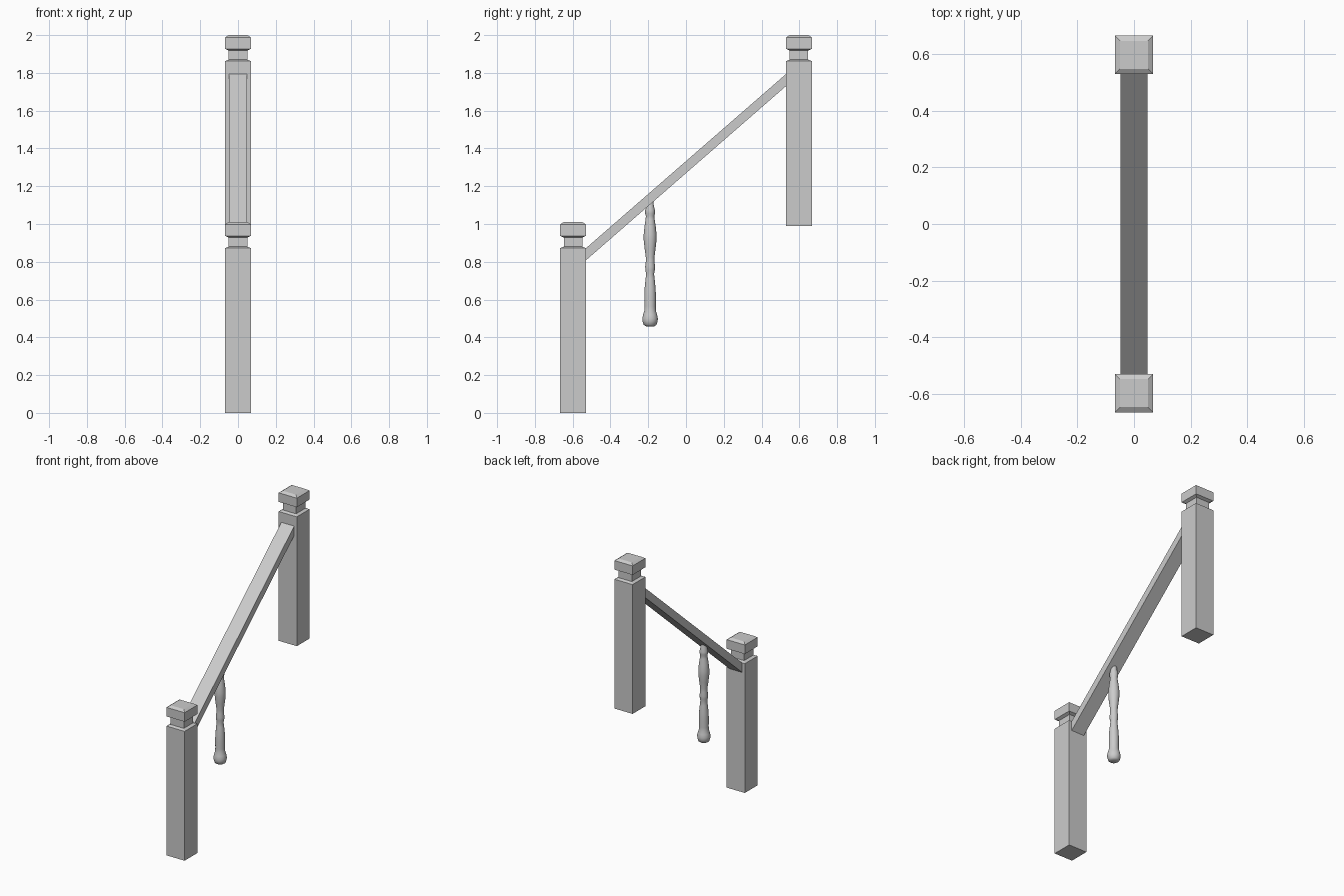
import bpy, bmesh, math

if "Cube" in bpy.data.objects:
    bpy.data.objects.remove(bpy.data.objects["Cube"])

grey = bpy.data.materials.new("light_grey")
grey.diffuse_color = (0.6, 0.6, 0.6, 1)
grey.use_nodes = True
grey.node_tree.nodes["Principled BSDF"].inputs["Base Color"].default_value = grey.diffuse_color


def finish(name, bm):
    bmesh.ops.recalc_face_normals(bm, faces=bm.faces)
    mesh = bpy.data.meshes.new(name)
    bm.to_mesh(mesh)
    bm.free()
    mesh.materials.append(grey)
    obj = bpy.data.objects.new(name, mesh)
    bpy.context.collection.objects.link(obj)
    return obj


def lathe(name, profile, sides, y, z, start=0.0):
    """Stack regular rings of (radius, height) and cap both ends."""
    bm = bmesh.new()
    rings = []
    for r, h in profile:
        angles = [start + 2 * math.pi * i / sides for i in range(sides)]
        rings.append([bm.verts.new((r * math.cos(a), y + r * math.sin(a), z + h))
                      for a in angles])
    for a, b in zip(rings, rings[1:]):
        for i in range(sides):
            j = (i + 1) % sides
            bm.faces.new((a[i], a[j], b[j], b[i]))
    bm.faces.new(rings[0])
    bm.faces.new(rings[-1])
    return finish(name, bm)


# Square newel posts: (half width, height) of body, neck and cap
post = [(0.068, 0), (0.068, 0.872), (0.049, 0.880), (0.049, 0.928),
        (0.068, 0.937), (0.068, 0.998), (0.050, 1.010)]
post = [(w * math.sqrt(2), h) for w, h in post]
lathe("lower_post", post, 4, -0.598, 0, math.pi / 4)
lathe("upper_post", post, 4, 0.598, 0.99, math.pi / 4)

# Sloping handrail with vertical ends against the posts
bm = bmesh.new()
side = [(-0.533, 0.805), (0.533, 1.733), (0.533, 1.797), (-0.533, 0.869)]
face = bm.faces.new([bm.verts.new((-0.048, y, z)) for y, z in side])
ext = bmesh.ops.extrude_face_region(bm, geom=[face])["geom"]
bmesh.ops.translate(bm, vec=(0.096, 0, 0),
                    verts=[v for v in ext if isinstance(v, bmesh.types.BMVert)])
finish("handrail", bm)

# Turned baluster hanging below the rail
turned = [(0.022, 0.458), (0.034, 0.466), (0.040, 0.485), (0.041, 0.500),
          (0.037, 0.520), (0.031, 0.540), (0.030, 0.565), (0.031, 0.610),
          (0.029, 0.660), (0.024, 0.710), (0.021, 0.735), (0.025, 0.755),
          (0.026, 0.775), (0.023, 0.800), (0.023, 0.825), (0.029, 0.870),
          (0.034, 0.915), (0.034, 0.945), (0.030, 0.985), (0.024, 1.025),
          (0.022, 1.043), (0.026, 1.055), (0.026, 1.072), (0.020, 1.095),
          (0.017, 1.120)]
baluster = lathe("baluster", turned, 24, -0.19, 0)
bpy.context.view_layer.objects.active = baluster
baluster.select_set(True)
bpy.ops.object.shade_smooth_by_angle(angle=math.radians(50))
